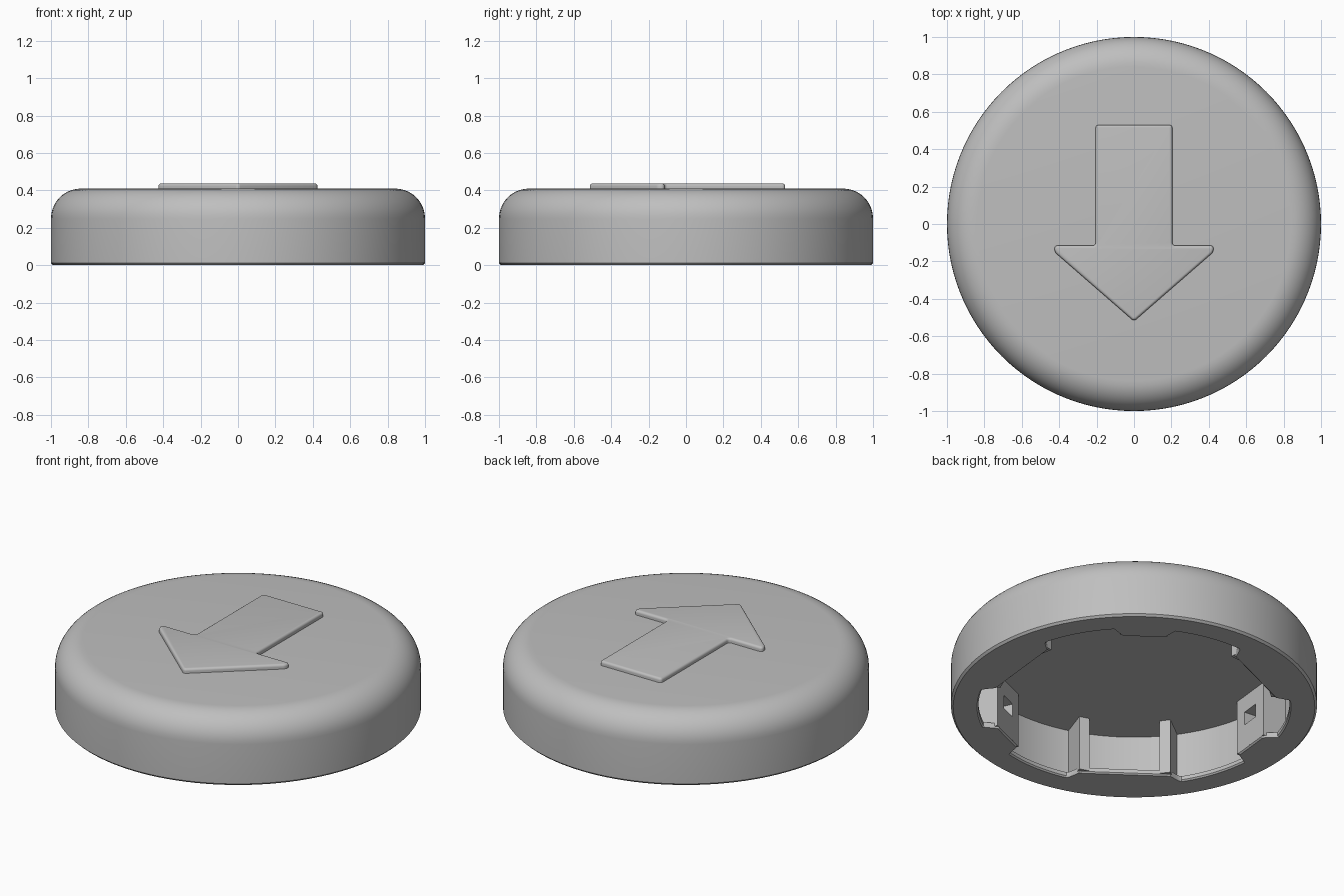
import bpy, bmesh, math
from mathutils import Matrix

cube = bpy.data.objects.get("Cube")
if cube:
    bpy.data.objects.remove(cube, do_unlink=True)

GREY = (0.52, 0.52, 0.52, 1)
plastic = bpy.data.materials.new("grey_plastic")
plastic.use_nodes = True
plastic.diffuse_color = GREY
plastic.node_tree.nodes["Principled BSDF"].inputs["Base Color"].default_value = GREY

CEILING, WALL, FLANGE = 0.34, 0.92, 0.03
CLIP_ANGLES = (54, 174, 294)


def finish(bm, name, smooth=True):
    bmesh.ops.recalc_face_normals(bm, faces=bm.faces)
    mesh = bpy.data.meshes.new(name)
    bm.to_mesh(mesh)
    bm.free()
    obj = bpy.data.objects.new(name, mesh)
    bpy.context.collection.objects.link(obj)
    mesh.materials.append(plastic)
    if smooth:
        bpy.ops.object.select_all(action='DESELECT')
        obj.select_set(True)
        bpy.context.view_layer.objects.active = obj
        bpy.ops.object.shade_smooth_by_angle(angle=math.radians(30))
    return obj


def box(name, angle, r0, r1, width, z0, z1):
    """Block reaching from radius r0 to r1 in the given direction."""
    bm = bmesh.new()
    turn = Matrix.Rotation(math.radians(angle), 4, 'Z')
    move = Matrix.Translation(((r0 + r1) / 2, 0, (z0 + z1) / 2))
    size = Matrix.Diagonal((r1 - r0, width, z1 - z0, 1))
    bmesh.ops.create_cube(bm, size=1, matrix=turn @ move @ size)
    return finish(bm, name, False)


# Round shell: turned profile with a rounded shoulder and a hollow underside
profile = [(0, CEILING), (WALL, CEILING), (WALL, 0), (0.988, 0), (1, 0.012)]
for i in range(11):
    a = math.radians(9 * i)
    profile.append((0.84 + 0.16 * math.cos(a), 0.25 + 0.16 * math.sin(a)))
profile.append((0, 0.41))
bm = bmesh.new()
verts = [bm.verts.new((r, 0, z)) for r, z in profile]
edges = [bm.edges.new(pair) for pair in zip(verts, verts[1:])]
bmesh.ops.spin(bm, geom=verts + edges, cent=(0, 0, 0), axis=(0, 0, 1),
               angle=math.tau, steps=120, use_merge=False)
bmesh.ops.remove_doubles(bm, verts=bm.verts, dist=0.0005)
finish(bm, "button_shell")


# Flange: thin plate under the rim whose opening has pockets around each clip
def opening(deg):
    d = abs((deg - CLIP_ANGLES[0] + 60) % 120 - 60)
    if d < 10:
        return 0.765 / math.cos(math.radians(d))
    if d < 40:
        return 0.85
    return 0.735 / math.cos(math.radians(60 - d))


def soft_opening(deg):
    return sum(opening(deg + k * 0.4) for k in range(-3, 4)) / 7


bm = bmesh.new()
rings = []
for i in range(480):
    deg = i * 0.75
    c, s = math.cos(math.radians(deg)), math.sin(math.radians(deg))
    r = soft_opening(deg)
    section = ((WALL, 0), (r + 0.008, 0), (r, 0.008), (r, FLANGE), (WALL, FLANGE))
    rings.append([bm.verts.new((q * c, q * s, z)) for q, z in section])
for a, b in zip(rings, rings[1:] + rings[:1]):
    for j in range(4):
        bm.faces.new((a[j], a[j + 1], b[j + 1], b[j]))
finish(bm, "bottom_flange")

# Clips with a square latch hole, and a pair of ribs between neighbouring clips
for n, angle in enumerate(CLIP_ANGLES, 1):
    clip = box(f"clip_{n}", angle, 0.765, WALL + 0.01, 0.26, 0.01, CEILING + 0.01)
    cutter = box(f"clip_hole_cutter_{n}", angle, 0.7, 0.85, 0.11, 0.16, 0.24)
    cutter.hide_render = True
    cutter.hide_set(True)
    cut = clip.modifiers.new("latch_hole", 'BOOLEAN')
    cut.object = cutter
    cut.operation = 'DIFFERENCE'
    cut.solver = 'EXACT'
    for side, label in ((-1, "a"), (1, "b")):
        box(f"rib_{n}{label}", angle + 60 + side * 17, 0.755, WALL + 0.01, 0.06,
            0.01, CEILING + 0.01)

# Raised arrow with rounded corners and a rounded top edge
half = [(0.205, 0.53), (0.205, -0.115), (0.425, -0.115), (0.425, -0.15)]
outline = half + [(0, -0.52)] + [(-x, y) for x, y in reversed(half)]
bm = bmesh.new()
base = bm.faces.new([bm.verts.new((x, y, 0.4)) for x, y in outline])
top = bmesh.ops.extrude_face_region(bm, geom=[base])["geom"]
bmesh.ops.translate(bm, verts=[v for v in top if isinstance(v, bmesh.types.BMVert)],
                    vec=(0, 0, 0.037))
upright = [e for e in bm.edges if abs(e.verts[0].co.z - e.verts[1].co.z) > 0.01]
bmesh.ops.bevel(bm, geom=upright, offset=0.016, segments=4, profile=0.5,
                affect='EDGES')
rim = [e for e in bm.edges if all(v.co.z > 0.43 for v in e.verts)]
bmesh.ops.bevel(bm, geom=rim, offset=0.014, segments=4, profile=0.5,
                affect='EDGES', clamp_overlap=True)
finish(bm, "raised_arrow")
